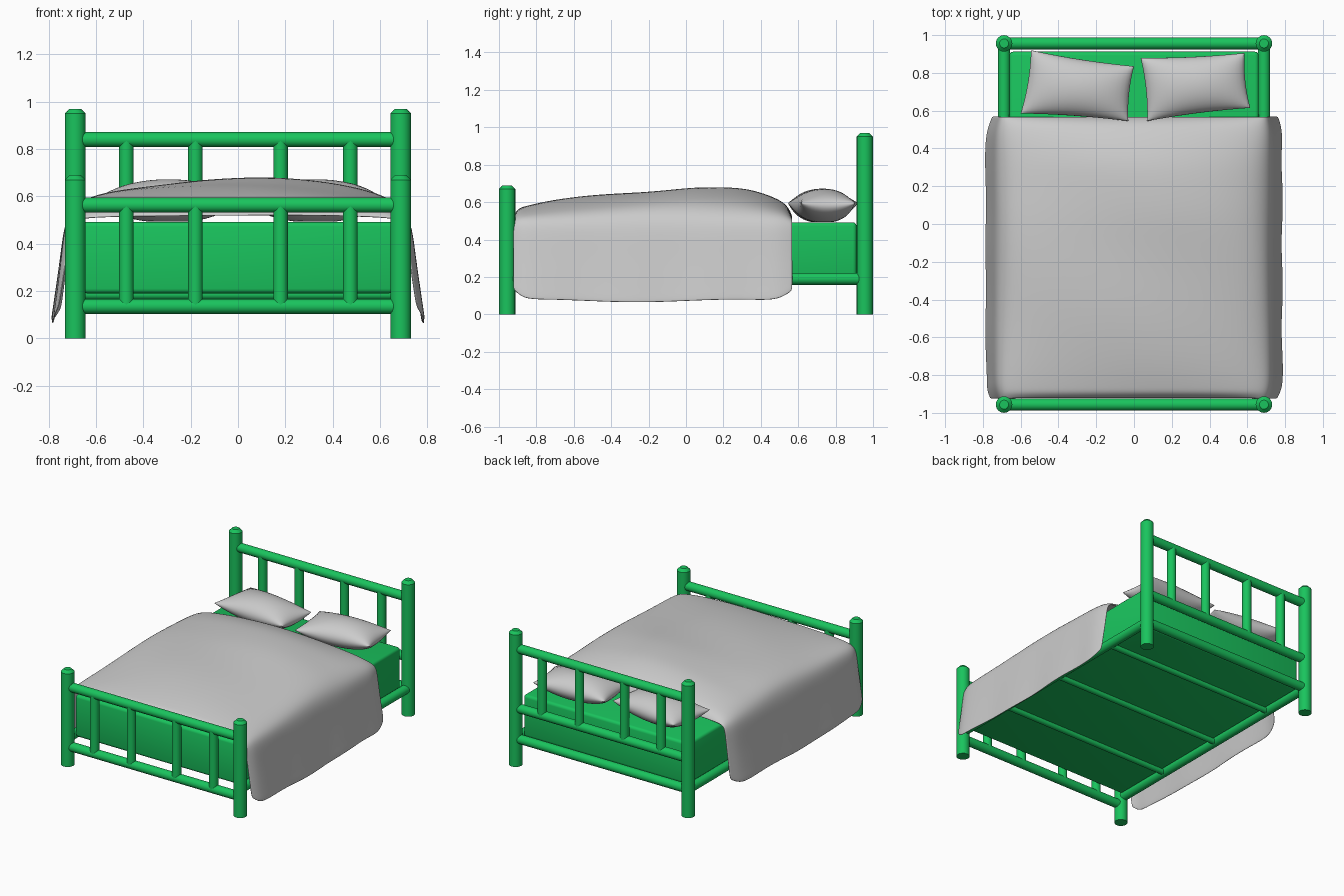
import bpy, bmesh, math
from mathutils import Vector

if "Cube" in bpy.data.objects:
    bpy.data.objects.remove(bpy.data.objects["Cube"])

green = bpy.data.materials.new("green_paint")
green.diffuse_color = (0.01, 0.55, 0.11, 1)
green.use_nodes = True
green.node_tree.nodes["Principled BSDF"].inputs["Base Color"].default_value = green.diffuse_color


def finish(name, bm, mat=None, angle=40):
    bmesh.ops.recalc_face_normals(bm, faces=bm.faces)
    me = bpy.data.meshes.new(name)
    bm.to_mesh(me)
    bm.free()
    ob = bpy.data.objects.new(name, me)
    bpy.context.collection.objects.link(ob)
    if mat:
        me.materials.append(mat)
    bpy.ops.object.select_all(action='DESELECT')
    ob.select_set(True)
    bpy.context.view_layer.objects.active = ob
    bpy.ops.object.shade_smooth_by_angle(angle=math.radians(angle))
    return ob


def rod(name, a, b, r, chamfer=0.0):
    """Round bar from a to b, optionally with a chamfered far end."""
    a, b = Vector(a), Vector(b)
    q = (b - a).to_track_quat('Z', 'Y')
    rings = [(0, r), ((b - a).length - chamfer, r)]
    if chamfer:
        rings.append(((b - a).length, r - chamfer))
    n = 16
    bm = bmesh.new()
    loops = [[bm.verts.new(a + q @ Vector((rr * math.cos(2 * math.pi * i / n),
                                           rr * math.sin(2 * math.pi * i / n), h)))
              for i in range(n)] for h, rr in rings]
    for lo, hi in zip(loops, loops[1:]):
        for i in range(n):
            bm.faces.new((lo[i], lo[(i + 1) % n], hi[(i + 1) % n], hi[i]))
    bm.faces.new(loops[0])
    bm.faces.new(loops[-1])
    return finish(name, bm, green)


def box(name, lo, hi, bevel):
    bm = bmesh.new()
    bmesh.ops.create_cube(bm, size=1)
    for v in bm.verts:
        v.co = [l + (c + 0.5) * (h - l) for c, l, h in zip(v.co, lo, hi)]
    if bevel:
        bmesh.ops.bevel(bm, geom=bm.edges[:], offset=bevel, segments=3, profile=0.5, affect='EDGES')
    return finish(name, bm, green)


def lerp(table, t):
    """Smooth interpolation in a sorted (t, value) table."""
    if t <= table[0][0]:
        return table[0][1]
    for (t0, a), (t1, b) in zip(table, table[1:]):
        if t <= t1:
            return a + (b - a) * (t - t0) / (t1 - t0)
    return table[-1][1]


# Head and foot frames: posts, rails, spindles
PX, PY = 0.688, 0.956
for end, y, height, rails in (("head", PY, 0.97, (0.84, 0.41, 0.19)),
                              ("foot", -PY, 0.69, (0.563, 0.135))):
    for side, s in (("left", -1), ("right", 1)):
        rod(f"{end}_post_{side}", (s * PX, y, 0), (s * PX, y, height), 0.044, 0.02)
    for i, z in enumerate(rails):
        rod(f"{end}_rail_{i}", (-PX, y, z), (PX, y, z), 0.032)
    for i, x in enumerate((-0.472, -0.18, 0.18, 0.475)):
        rod(f"{end}_spindle_{i}", (x, y, rails[1]), (x, y, rails[0]), 0.031)

# Side rails and under-bed slats
for side, s in (("left", -1), ("right", 1)):
    rod(f"side_rail_{side}", (s * PX, -PY, 0.19), (s * PX, PY, 0.19), 0.032)
for i, y in enumerate((0.57, 0.03, -0.5)):
    rod(f"slat_{i}", (-PX, y, 0.185), (PX, y, 0.185), 0.022)

# Mattress
box("mattress", (-0.66, -0.915, 0.19), (0.66, 0.912, 0.492), 0.02)

# Blanket: half cross-section (x, z) swept along y, puffed by the crown table
section = [(0, .675), (.15, .673), (.3, .662), (.45, .645), (.57, .62), (.65, .59), (.705, .545),
           (.732, .48), (.742, .4), (.752, .3), (.764, .2), (.772, .13), (.78, .07)]
profile = [(-x, z) for x, z in section[:0:-1]] + section
crown = [(-.925, .12), (-.9, .38), (-.82, .5), (-.65, .68), (-.45, .8), (-.2, .9), (.05, 1.0),
         (.3, .97), (.45, .75), (.52, .55), (.555, .35), (.57, .12)]
ys = [-.925, -.915, -.895, -.86, -.8, -.7, -.55, -.4, -.25, -.1, .05, .2, .32, .42, .48, .52, .55, .57]
bm = bmesh.new()
rows = []
for y in ys:
    f = lerp(crown, y)
    edge = max(0, 1 - (y + .925) / .1, 1 - (.57 - y) / .14) ** 2
    row = []
    for x, z in profile:
        if z > .5:
            z = .5 + (z - .5) * f + .012 * math.sin(5 * x + 4 * y) * math.sin(3 * y + 1) * f
        else:
            low = (.5 - z) / .43
            z += low * (.06 * edge + .008 * math.sin(6 * y))
            x += math.copysign(low * .012 * math.sin(7 * y + x), x)
        row.append(bm.verts.new((x * (1 - .035 * edge), y, z)))
    rows.append(row)
for a, b in zip(rows, rows[1:]):
    for i in range(len(a) - 1):
        bm.faces.new((a[i], a[i + 1], b[i + 1], b[i]))
blanket = finish("blanket", bm, angle=80)
solid = blanket.modifiers.new("thickness", 'SOLIDIFY')
solid.thickness = 0.008
sub = blanket.modifiers.new("smooth", 'SUBSURF')
sub.levels = sub.render_levels = 2


# Pillows: two puffed sheets sharing a pinched outline between four corners
def pillow(name, corners, zmid=0.58, half=0.092):
    c = [Vector(p) for p in corners]
    n = 20
    bm = bmesh.new()
    for sgn in (-1, 1):
        grid = []
        for j in range(n + 1):
            v = -math.cos(math.pi * j / n)
            row = []
            for i in range(n + 1):
                u = -math.cos(math.pi * i / n)
                pu = u * (1 - .04 * (1 - v * v))
                pv = v * (1 - .05 * (1 - u * u))
                s, t = (pu + 1) / 2, (pv + 1) / 2
                p = (c[0] * (1 - s) + c[1] * s) * (1 - t) + (c[3] * (1 - s) + c[2] * s) * t
                puff = max(0, (1 - u * u) * (1 - v * v)) ** .5
                z = zmid + sgn * half * puff + .015 * (u * v) ** 2
                row.append(bm.verts.new((p.x, p.y, max(z, .493))))
            grid.append(row)
        for a, b in zip(grid, grid[1:]):
            for i in range(n):
                bm.faces.new((a[i], a[i + 1], b[i + 1], b[i]))
    bmesh.ops.remove_doubles(bm, verts=bm.verts, dist=1e-4)
    finish(name, bm, angle=80)


pillow("pillow_left", [(-.60, .585), (-.03, .545), (0, .835), (-.545, .92)])
pillow("pillow_right", [(.07, .545), (.615, .615), (.585, .905), (.035, .88)])
